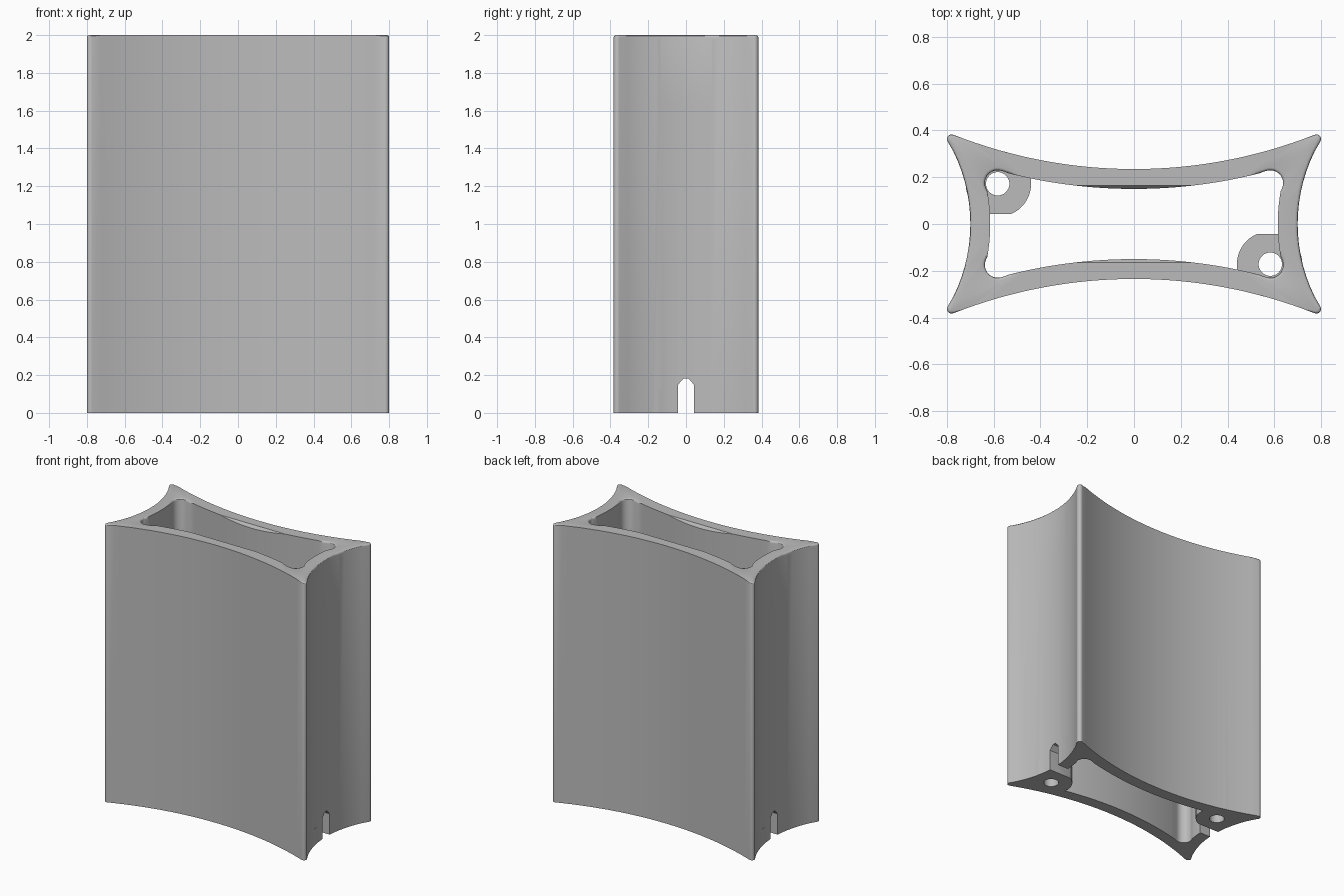
import bpy, bmesh, math

cube = bpy.data.objects.get("Cube")
if cube:
    bpy.data.objects.remove(cube, do_unlink=True)

HEIGHT = 2.0
grey = bpy.data.materials.new("plain_grey")
grey.use_nodes = True
colour = (0.5, 0.5, 0.5, 1)
grey.diffuse_color = colour
grey.node_tree.nodes["Principled BSDF"].inputs["Base Color"].default_value = colour


def sag(t, radius):
    return radius - math.sqrt(radius * radius - t * t)


def outline(side_x, side_r, end_y, front_y, front_r, end_x, centre, r, a0, a1):
    """Closed loop with four concave sides and rounded corners, by mirroring a quarter."""
    quarter = []
    for i in range(8):
        y = end_y * i / 8
        quarter.append((side_x + sag(y, side_r), y))
    for i in range(9):
        a = math.radians(a0 + (a1 - a0) * i / 8)
        quarter.append((centre[0] + r * math.cos(a), centre[1] + r * math.sin(a)))
    for i in range(1, 17):
        x = end_x * (1 - i / 16)
        quarter.append((x, front_y + sag(x, front_r)))
    half = quarter + [(-x, y) for x, y in quarter[-2::-1]]
    return half + [(x, -y) for x, y in half[-2:0:-1]]


def make_object(name, bm):
    bmesh.ops.recalc_face_normals(bm, faces=bm.faces)
    mesh = bpy.data.meshes.new(name)
    bm.to_mesh(mesh)
    bm.free()
    mesh.materials.append(grey)
    obj = bpy.data.objects.new(name, mesh)
    bpy.context.collection.objects.link(obj)
    return obj


def extruded_x(name, profile):
    """Prism with a y-z profile running across the whole width."""
    bm = bmesh.new()
    face = bm.faces.new([bm.verts.new((-1, y, z)) for y, z in profile])
    new = bmesh.ops.extrude_face_region(bm, geom=[face])["geom"]
    bmesh.ops.translate(bm, vec=(2, 0, 0),
                        verts=[v for v in new if isinstance(v, bmesh.types.BMVert)])
    return make_object(name, bm)


def cylinder(name, x, y, r, z0, z1):
    bm = bmesh.new()
    bmesh.ops.create_cone(bm, cap_ends=True, segments=48, radius1=r, radius2=r, depth=z1 - z0)
    bmesh.ops.translate(bm, vec=(x, y, (z0 + z1) / 2), verts=bm.verts)
    return make_object(name, bm)


def combine(target, tool, operation):
    mod = target.modifiers.new(tool.name, "BOOLEAN")
    mod.object, mod.operation, mod.solver = tool, operation, "EXACT"
    bpy.context.view_layer.objects.active = target
    bpy.ops.object.modifier_apply(modifier=mod.name)
    bpy.data.objects.remove(tool, do_unlink=True)


# Hollow sleeve with a softened top rim
outer = outline(0.70, 0.70, 0.354, 0.235, 2.106, 0.773, (0.78, 0.363), 0.02, -30, 111)
inner = outline(0.615, 0.79, 0.16, 0.15, 2.19, 0.566, (0.583, 0.175), 0.055, -15, 110)
bm = bmesh.new()
rings = [[bm.verts.new((x, y, z)) for x, y in loop]
         for loop, z in ((outer, 0), (outer, HEIGHT), (inner, HEIGHT), (inner, 0))]
count = len(outer)
for k in range(4):
    a, b = rings[k], rings[(k + 1) % 4]
    for i in range(count):
        j = (i + 1) % count
        bm.faces.new((a[i], a[j], b[j], b[i]))
rim = []
for ring in rings[1:3]:
    rim += [bm.edges.get((ring[i], ring[(i + 1) % count])) for i in range(count)]
bmesh.ops.bevel(bm, geom=rim, offset=0.012, segments=3, profile=0.5, affect="EDGES")
sleeve = make_object("sleeve", bm)

# Screw tabs in two opposite bottom corners
for s in (-1, 1):
    combine(sleeve, cylinder("screw_tab", 0.58 * s, -0.172 * s, 0.14, 0, 0.12), "UNION")
    combine(sleeve, cylinder("screw_hole", 0.583 * s, -0.172 * s, 0.05, -0.1, 0.2), "DIFFERENCE")

# Wide top notch with chamfered mouth, and narrow pointed bottom slot
half_notch = [(0.14, 1.635), (0.14, 1.965), (0.165, HEIGHT), (0.165, 2.1)]
half_slot = [(0.042, -0.1), (0.042, 0.15), (0.012, 0.183)]
for name, half in (("top_notch", half_notch), ("bottom_slot", half_slot)):
    profile = half + [(-y, z) for y, z in reversed(half)]
    combine(sleeve, extruded_x(name, profile), "DIFFERENCE")

bpy.ops.object.select_all(action="DESELECT")
sleeve.select_set(True)
bpy.context.view_layer.objects.active = sleeve
bpy.ops.object.shade_smooth_by_angle(angle=math.radians(30))
